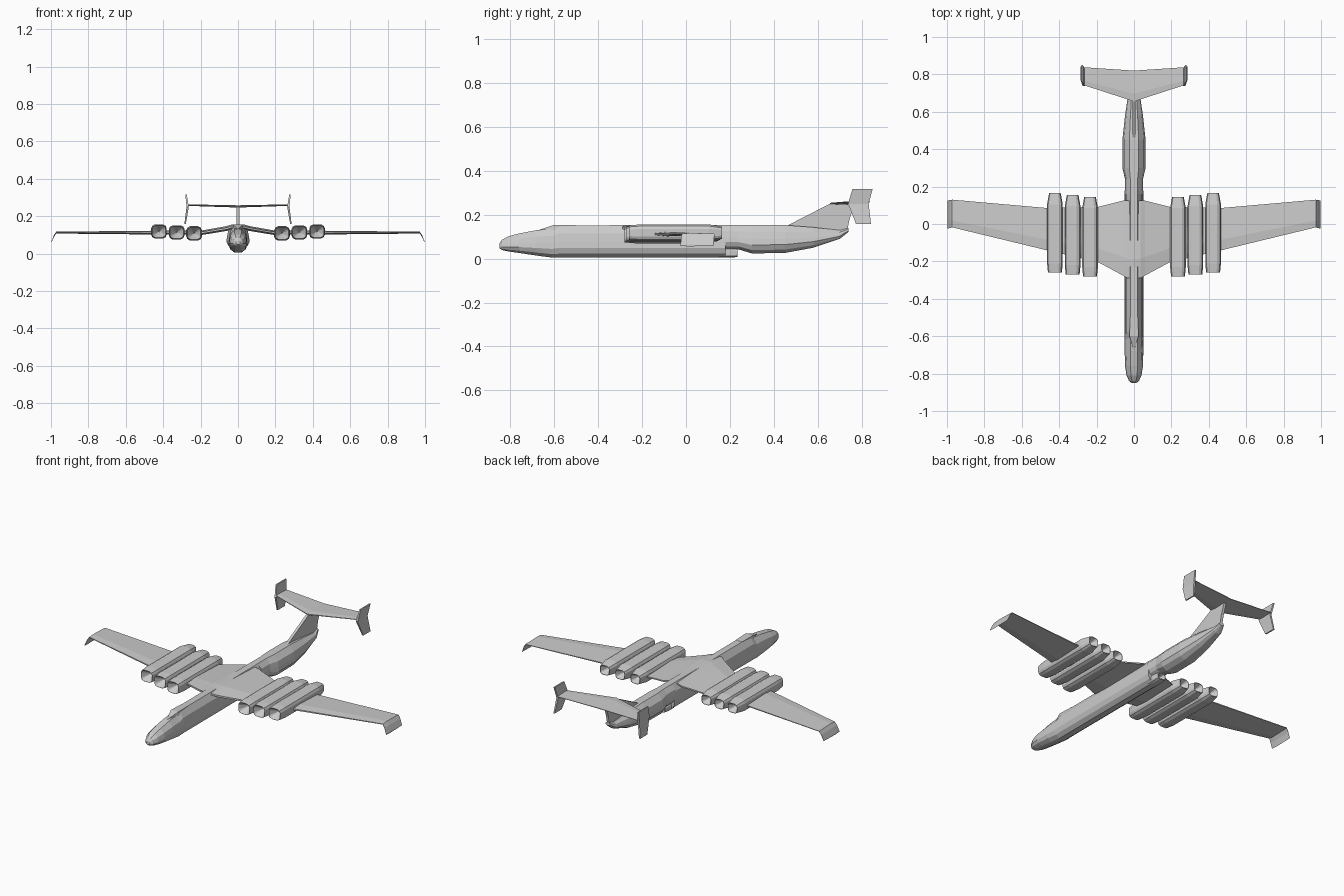
import bpy, bmesh, math


def loft(name, rings, mirror=False):
    """Skin a list of equal-length point rings and cap both ends."""
    bm = bmesh.new()
    rows = [[bm.verts.new(p) for p in r] for r in rings]
    n = len(rows[0])
    for a, b in zip(rows, rows[1:]):
        for i in range(n):
            j = (i + 1) % n
            bm.faces.new((a[i], a[j], b[j], b[i]))
    bm.faces.new(rows[0])
    bm.faces.new(rows[-1])
    bmesh.ops.recalc_face_normals(bm, faces=bm.faces)
    me = bpy.data.meshes.new(name)
    bm.to_mesh(me)
    bm.free()
    ob = bpy.data.objects.new(name, me)
    bpy.context.collection.objects.link(ob)
    if mirror:
        ob.modifiers.new("Mirror", 'MIRROR')
    return ob


# Body cross-section: half profile (width fraction, height fraction), top to bottom
HALF = [(.4, 1), (.85, .75), (.95, .5), (1, .3), (.8, .12), (.35, 0)]


def body_ring(y, w, zb, zt):
    pts = HALF + [(-x, z) for x, z in reversed(HALF)]
    return [(x * w, y, zb + z * (zt - zb)) for x, z in pts]


def tube_ring(x, y, z, rx, rz):
    # rounded box section
    pts = [(1, .45), (.85, .8), (.5, 1), (-.5, 1), (-.85, .8), (-1, .45),
           (-1, -.45), (-.85, -.8), (-.5, -1), (.5, -1), (.85, -.8), (1, -.45)]
    return [(x + a * rx, y, z + b * rz) for a, b in pts]


def blade_ring(x, y0, y1, z, t):
    # blunt leading edge, thin trailing edge
    return [(x, y0, z - t * .4), (x, y0, z + t * .4), (x, y0 + .25 * (y1 - y0), z + t),
            (x, y1, z + t * .3), (x, y1, z - t * .3), (x, y0 + .25 * (y1 - y0), z - t)]


# Fuselage, nose to rear end of the hull
loft("fuselage", [body_ring(*s) for s in [
    (-.85, .012, .048, .068), (-.84, .026, .04, .085), (-.81, .040, .033, .102),
    (-.76, .048, .026, .115), (-.68, .05, .014, .13), (-.61, .05, .005, .137),
    (-.58, .05, .005, .152), (.18, .05, .005, .153)]])

# Rear fuselage with belly bulge
loft("rear_fuselage", [body_ring(*s) for s in [
    (.16, .048, .042, .153), (.24, .048, .042, .153), (.30, .062, .024, .153),
    (.45, .062, .026, .153), (.58, .048, .05, .143), (.70, .03, .09, .13),
    (.74, .015, .122, .14)]])

# Cockpit wedge
loft("cockpit", [[(-w, y, .11), (w, y, .11), (w * .8, y, z), (-w * .8, y, z)]
                 for y, w, z in [(-.67, .003, .131), (-.60, .03, .154), (-.5, .026, .153)]])

# Jet nozzle under the hull
loft("hull_nozzle", [tube_ring(0, y, .027, r, r * .75) for y, r in
                     [(.15, .03), (.2, .03), (.235, .026), (.235, .022), (.19, .001)]])

# Wing with drooped tips
loft("wing", [blade_ring(*s) for s in [
    (0, -.29, .12, .143, .013), (.035, -.29, .125, .142, .013),
    (.06, -.275, .125, .134, .013), (.19, -.205, .092, .112, .012),
    (.46, -.142, .085, .112, .010), (.972, -.018, .13, .112, .005),
    (.985, -.022, .128, .092, .005), (.998, -.025, .125, .06, .004)]], mirror=True)

# Engines, three per side, with hollow intake and exhaust cones
for i, (x, z, y0, y1) in enumerate([(.235, .108, -.28, .145), (.328, .113, -.27, .155),
                                    (.423, .118, -.26, .165)]):
    steps = [(y0 + .05, .03), (y0, .85), (y0, .98 * .8 + .1), (y0 + .05, 1), (y1 - .06, 1),
             (y1, .74), (y1, .68), (y1 - .05, .03)]
    loft(f"engine_{i + 1}", [tube_ring(x, y, z, .042 * k, .038 * k) for y, k in steps], mirror=True)


# Upright tail fin
fin = [(.46, .15), (.655, .25), (.77, .253), (.745, .18), (.735, .13), (.6, .12)]
loft("tail_fin", [[(x, y, z) for y, z in fin] for x in (-.008, .008)])

# Tailplane
loft("tailplane", [blade_ring(0, .655, .82, .252, .006),
                   blade_ring(.268, .742, .838, .259, .004)], mirror=True)

# Tail end plates
loft("tail_end_plate", [
    [(x - t, y0, z), (x + t, y0, z), (x + t, y1, z), (x - t, y1, z)]
    for x, y0, y1, z, t in [(.283, .775, .843, .157, .004), (.269, .738, .832, .25, .006),
                            (.278, .758, .85, .317, .004)]], mirror=True)
